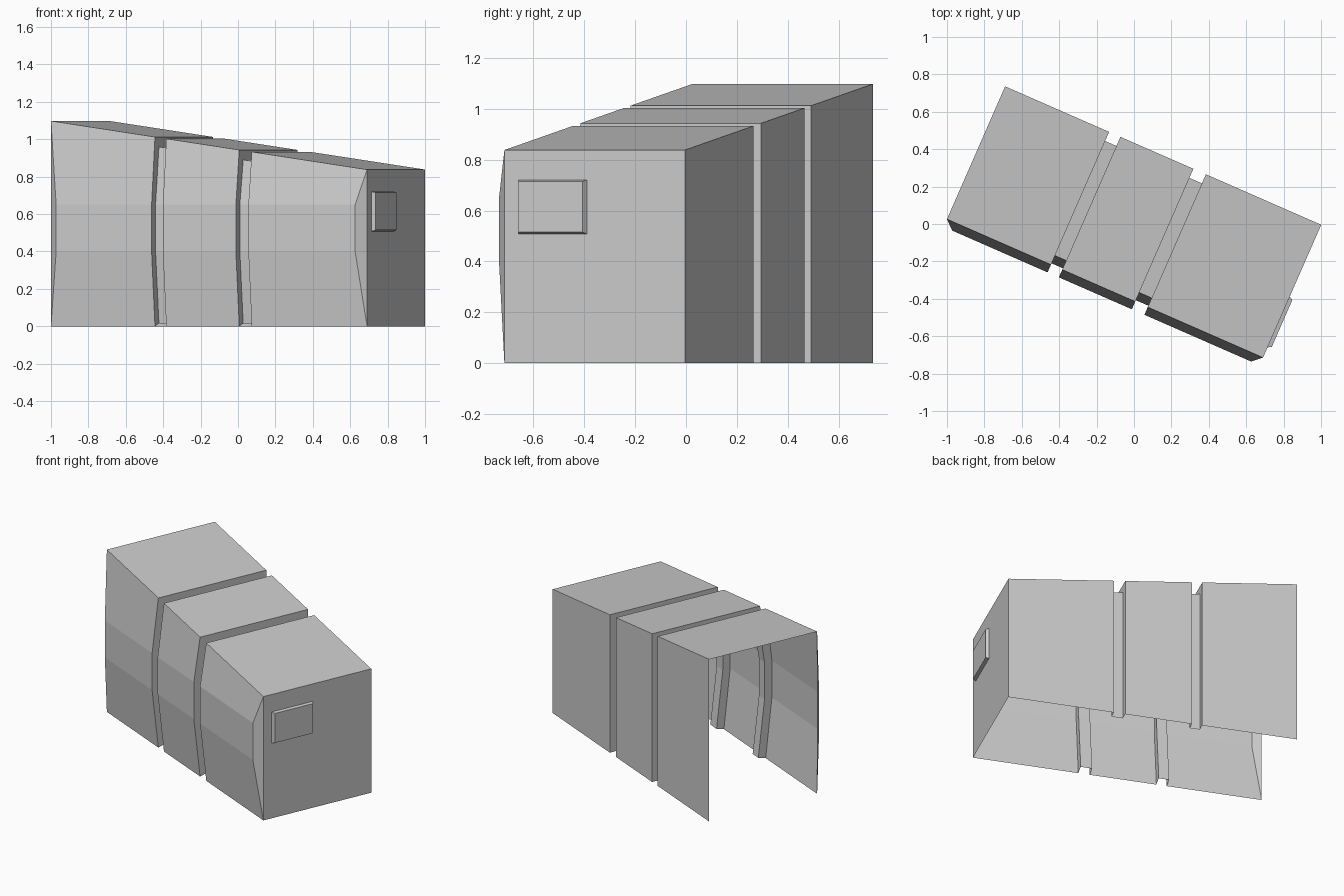
import bpy, bmesh, math
from mathutils import Matrix

if "Cube" in bpy.data.objects:
    bpy.data.objects.remove(bpy.data.objects["Cube"])

L, W = 1.845, 0.775            # length and width in the shell's own frame
H0, H1 = 1.098, 0.838          # roof height at the open end and the closed end
BULGE, INSET, DEPTH = 0.045, 0.05, 0.053
PLACE = Matrix.Translation((-1.0, 0.026, 0)) @ Matrix.Rotation(math.radians(-23.65), 4, 'Z')


def finish(name, bm):
    bmesh.ops.recalc_face_normals(bm, faces=bm.faces[:])
    me = bpy.data.meshes.new(name)
    bm.to_mesh(me)
    bm.free()
    ob = bpy.data.objects.new(name, me)
    ob.matrix_world = PLACE
    bpy.context.collection.objects.link(ob)
    return ob


# Shell: one cross-section per station, grooves are stations pulled inward
def section(bm, u, depth=0.0, shift=0.0):
    top = H0 + (H1 - H0) * u / L - depth
    pts = [(u, depth, 0.015 if depth else 0),
           (u + shift, depth - BULGE, 0.40),
           (u + shift, depth - BULGE, 0.65),
           (u, depth, top), (u, W - depth, top), (u, W - depth, 0)]
    return [bm.verts.new(p) for p in pts]


bm = bmesh.new()
stations = [(0, 0, INSET)]
for a, b in ((0.607, 0.673), (1.099, 1.172)):
    stations += [(a, 0, 0), (a, DEPTH, 0), (b, DEPTH, 0), (b, 0, 0)]
stations.append((L, 0, -INSET))
rings = [section(bm, *s) for s in stations]
for r, s in zip(rings, rings[1:]):
    for i in range(5):
        bm.faces.new((r[i], s[i], s[i + 1], r[i + 1]))
# sloped ends of the bulging side, then the closed end wall
for r in (rings[0], rings[-1]):
    bm.faces.new(r[:4])
e = rings[-1]
bm.faces.new((e[0], e[3], e[4], e[5]))
finish("ribbed_shell", bm)

# Raised panel with tapered sides on the end wall
bm = bmesh.new()
loops = []
for u, t in ((L, 0.0), (L + 0.02, 0.010)):
    v0, v1, z0, z1 = 0.06 + t, 0.355 - t, 0.508 + t * 0.7, 0.72 - t * 0.5
    loops.append([bm.verts.new((u, v, z)) for v, z in
                  ((v0, z0), (v1, z0), (v1, z1), (v0, z1))])
for i in range(4):
    j = (i + 1) % 4
    bm.faces.new((loops[0][i], loops[0][j], loops[1][j], loops[1][i]))
bm.faces.new(loops[1])
finish("end_panel", bm)
